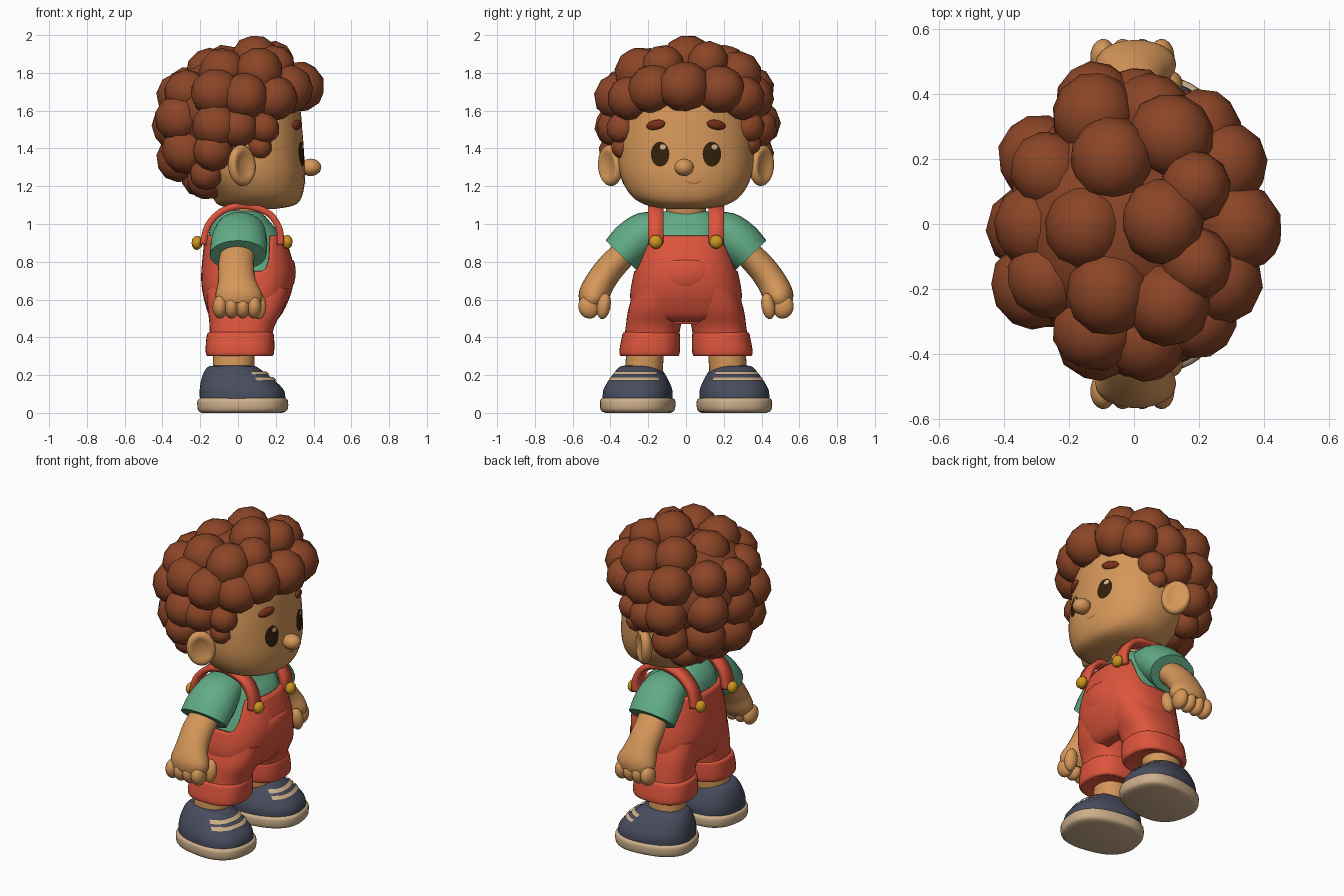
import bpy, bmesh, random
from math import sin, cos, pi, radians, copysign
from mathutils import Vector, Matrix, Euler

if "Cube" in bpy.data.objects:
    bpy.data.objects.remove(bpy.data.objects["Cube"])
random.seed(4)
SIDES = (("left", 1), ("right", -1))
made = []


def material(name, *rgb):
    m = bpy.data.materials.new(name)
    m.use_nodes = True
    m.diffuse_color = (*rgb, 1)
    m.node_tree.nodes["Principled BSDF"].inputs["Base Color"].default_value = (*rgb, 1)
    return m


skin = material("skin", .67, .31, .1)
hair_brown = material("hair brown", .26, .06, .02)
brow_brown = material("brow brown", .2, .03, .01)
red = material("overall red", .73, .09, .046)
green = material("shirt green", .12, .41, .24)
navy = material("shoe navy", .065, .072, .11)
cream = material("sole cream", .61, .43, .26)
gold = material("button gold", .6, .3, .013)
dark = material("eye dark", .032, .014, .003)
crease = material("mouth crease", .42, .17, .05)


def finish(name, bm, mat):
    bmesh.ops.recalc_face_normals(bm, faces=bm.faces)
    mesh = bpy.data.meshes.new(name)
    bm.to_mesh(mesh)
    bm.free()
    mesh.materials.append(mat)
    ob = bpy.data.objects.new(name, mesh)
    bpy.context.collection.objects.link(ob)
    made.append(ob)
    return ob


def skin_rings(name, rings, mat, closed=True, caps=True):
    """Bridge equal-length rings of points with quads."""
    bm = bmesh.new()
    rows = [[bm.verts.new(p) for p in ring] for ring in rings]
    n = len(rows[0])
    for a, b in zip(rows, rows[1:]):
        for i in range(n if closed else n - 1):
            j = (i + 1) % n
            bm.faces.new((a[i], a[j], b[j], b[i]))
    if caps:
        bm.faces.new(rows[0])
        bm.faces.new(rows[-1])
    return finish(name, bm, mat)


def dense(keys, steps=4):
    """Catmull-Rom resampling of key tuples."""
    pts = [Vector(k) for k in keys]
    pts = [pts[0]] + pts + [pts[-1]]
    out = []
    for a, b, c, d in zip(pts, pts[1:], pts[2:], pts[3:]):
        for k in range(steps):
            t = k / steps
            out.append(b + (c - a) * t / 2 + (a * 2 - b * 5 + c * 4 - d) * t * t / 2
                       + (b * 3 - a - c * 3 + d) * t ** 3 / 2)
    return out + [pts[-1]]


def section(ring, angle, p):
    z, cx, cy, rx, ry = ring
    c, s = cos(angle), sin(angle)
    return Vector((cx + rx * copysign(abs(c) ** (2 / p), c),
                   cy + ry * copysign(abs(s) ** (2 / p), s), z))


def loft(name, keys, mat, p=2.2, n=40, place=Matrix()):
    return skin_rings(name, [[place @ section(r, 2 * pi * i / n, p) for i in range(n)]
                             for r in dense(keys)], mat)


def ring_at(keys, z):
    rows = dense(keys)
    for a, b in zip(rows, rows[1:]):
        if a[0] <= z <= b[0]:
            return a.lerp(b, (z - a[0]) / max(b[0] - a[0], 1e-6))
    return rows[-1]


def tube(name, keys, mat, n=24):
    """Tube along (x, y, z, side radius, fore-aft radius) keys."""
    pts = dense(keys)
    rings = []
    for i, k in enumerate(pts):
        t = pts[min(i + 1, len(pts) - 1)] - pts[max(i - 1, 0)]
        side = Vector((0, t[2], -t[1])).normalized()
        rings.append([Vector(k[:3]) + side * k[3] * cos(a) + Vector((k[4] * sin(a), 0, 0))
                      for a in (2 * pi * j / n for j in range(n))])
    return skin_rings(name, rings, mat)


def add_ball(bm, loc, size, rot=(0, 0, 0), detail=3, dent=2, top=9):
    new = bmesh.ops.create_icosphere(bm, subdivisions=detail, radius=1)["verts"]
    turn = Euler([radians(a) for a in rot]).to_matrix()
    for v in new:
        if v.co.x > dent:
            v.co.x = 2 * dent - v.co.x
        v.co = turn @ (v.co * Vector(size)) + Vector(loc)
        v.co.z = min(v.co.z, top)


def ball(name, loc, size, mat, **kw):
    bm = bmesh.new()
    add_ball(bm, loc, size, **kw)
    return finish(name, bm, mat)


# Head
HEAD = [(1.08, .1, 0, .1, .1), (1.1, .1, 0, .2, .21), (1.15, .1, 0, .24, .29),
        (1.25, .07, 0, .285, .345), (1.37, .05, 0, .3, .36), (1.5, .03, 0, .31, .355),
        (1.65, 0, 0, .32, .33), (1.78, 0, 0, .24, .25), (1.84, 0, 0, .1, .1)]
loft("head", HEAD, skin, n=56)
loft("neck", [(.98, .02, 0, .11, .11), (1.05, .03, 0, .1, .105), (1.14, .04, 0, .11, .11)], skin)
ball("nose", (.385, -.01, 1.3), (.056, .052, .046), skin)


def face_x(y, z):
    _, cx, _, rx, ry = ring_at(HEAD, z)
    return cx + rx * (1 - abs(y / ry) ** 2.2) ** (1 / 2.2)


def decal(name, y, z, ry, rz, mat, lift, bend=0):
    """Thin oval plate that follows the face."""
    rings = []
    for r in (.01, .35, .7, 1):
        ring = []
        for a in (2 * pi * i / 20 for i in range(20)):
            py = y + ry * r * cos(a)
            pz = z + rz * r * sin(a) + bend * (r * cos(a)) ** 2
            ring.append((face_x(py, pz) + lift, py, pz))
        rings.append(ring)
    skin_rings(name, rings, mat, caps=False)


decal("mouth", .04, 1.215, .045, .005, crease, .004, .015)
for side, s in SIDES:
    decal(side + "_eye", s * .137, 1.37, .049, .066, dark, .005)
    decal(side + "_eye_glint", s * .137 + .014, 1.408, .016, .014, cream, .008)
    ball(side + "_brow", (face_x(.16, 1.525), s * .16, 1.525), (.02, .055, .026), brow_brown,
         rot=(s * -10, 0, s * 24))
    ball(side + "_ear", (.02, s * .4, 1.31), (.05, .085, .11), skin,
         rot=(s * -8, 0, s * 50), dent=.6)

# Curly hair: clumps around a core
bm = bmesh.new()
add_ball(bm, (-.06, 0, 1.58), (.33, .38, .31))
MIDDLE = [(.33, 1.73, .135), (.08, 1.865, .13), (-.14, 1.81, .13), (-.31, 1.68, .13),
          (-.335, 1.52, .13), (-.3, 1.34, .13), (-.2, 1.25, .115)]
PAIRED = [(.28, .18, 1.72, .13), (.2, .3, 1.67, .12), (.2, .12, 1.85, .11), (.11, .26, 1.8, .13),
          (.05, .35, 1.67, .125), (.13, .33, 1.52, .085), (.12, .33, 1.42, .065),
          (0, .37, 1.52, .11), (-.08, .2, 1.81, .13), (-.12, .33, 1.7, .13),
          (-.13, .36, 1.53, .125), (-.14, .34, 1.38, .11), (-.27, .17, 1.71, .12),
          (-.3, .2, 1.55, .13), (-.27, .2, 1.38, .125), (-.16, .14, 1.25, .11),
          (-.16, .26, 1.27, .09)]
clumps = [(x, 0, z, r) for x, z, r in MIDDLE]
clumps += [(x, s * y, z, r) for x, y, z, r in PAIRED for _, s in SIDES]
for x, y, z, r in clumps:
    shift = Vector([random.uniform(-.012, .012) for _ in range(3)])
    add_ball(bm, Vector((x, y, z)) + shift, (r, r * 1.06, r), detail=2,
             rot=[random.uniform(0, 90) for _ in range(3)])
finish("curly_hair", bm, hair_brown)

# Shirt and overalls body
BODY = [(.47, .03, 0, .12, .16), (.5, .035, 0, .18, .26), (.6, .045, 0, .225, .295),
        (.7, .05, 0, .245, .285), (.8, .05, 0, .24, .26), (.94, .035, 0, .21, .22),
        (1.0, .02, 0, .18, .21), (1.05, .015, 0, .14, .17), (1.075, .015, 0, .1, .11)]
loft("shirt_body", [(z, cx, cy, rx - .02, ry - .02) for z, cx, cy, rx, ry in BODY[2:]],
     green, p=2.5)


def bib_top(angle):
    t = min(max((abs(sin(angle)) - .78) / .2, 0), 1)
    return .94 - .19 * t * t * (3 - 2 * t)


COLS = [2 * pi * i / 56 for i in range(56)]
overalls = skin_rings("overalls_body", [
    [section(ring_at(BODY, .47 + (bib_top(a) - .47) * k / 16), a, 2.5) for a in COLS]
    for k in range(17)], red, caps=False)
thick = overalls.modifiers.new("cloth", "SOLIDIFY")
thick.thickness = .02
ball("pocket", (.25, 0, .745), (.056, .14, .11), red, top=.81)

STRAP = [(.225, .89), (.22, .97), (.17, 1.05), (.08, 1.09), (0, 1.095), (-.09, 1.065),
         (-.16, .99), (-.185, .89)]
for side, s in SIDES:
    # Straps and buttons
    strap = skin_rings(side + "_strap", [[(x, s * (.16 + w), z) for w in (-.042, 0, .042)]
                                         for x, z in dense(STRAP)], red, closed=False, caps=False)
    strap.modifiers.new("cloth", "SOLIDIFY").thickness = .035
    strap.modifiers["cloth"].offset = 0
    ball(side + "_front_button", (.26, s * .16, .905), (.03, .038, .038), gold, detail=2)
    ball(side + "_back_button", (-.217, s * .16, .9), (.03, .038, .038), gold, detail=2)

    # Sleeve, arm and hand
    tube(side + "_sleeve", [(.01, s * .1, 1.0, .06, .11), (.01, s * .2, .96, .11, .135),
                            (.005, s * .28, .9, .12, .15), (0, s * .345, .835, .112, .15)], green)
    tube(side + "_arm", [(0, s * .3, .87, .07, .09), (-.01, s * .39, .78, .075, .095),
                         (-.005, s * .45, .7, .078, .1), (.005, s * .49, .62, .08, .125),
                         (.005, s * .505, .57, .06, .11)], skin)
    bm = bmesh.new()
    for k in range(4):
        add_ball(bm, (.06 * k - .095, s * .515, .56), (.04, .055, .062), rot=(s * -20, 0, 0))
    add_ball(bm, (.11, s * .435, .565), (.04, .036, .07), rot=(s * 10, 0, 0))
    finish(side + "_fingers", bm, skin)

    # Trouser leg with rolled cuff
    loft(side + "_trouser_leg", [(.33, .01, s * .19, .16, .145), (.45, .02, s * .175, .17, .145),
                                 (.55, .04, s * .155, .2, .15), (.66, .05, s * .13, .22, .14)],
         red, p=2.5)
    loft(side + "_cuff", [(.315, .01, s * .193, .13, .11), (.3, .01, s * .193, .165, .145),
                          (.32, .01, s * .193, .181, .16), (.4, .012, s * .186, .179, .154),
                          (.425, .013, s * .184, .17, .147), (.43, .015, s * .183, .14, .12)],
         red, p=2.6)
    loft(side + "_ankle", [(.2, -.025, s * .225, .11, .1), (.34, -.02, s * .215, .11, .1)], skin)

    # Shoe, turned slightly outward
    place = Matrix.Translation((.02, s * .255, 0)) @ Matrix.Rotation(s * radians(10), 4, "Z")
    UPPER = [(.06, .005, 0, .225, .18), (.12, 0, 0, .222, .178), (.18, -.025, 0, .188, .15),
             (.225, -.045, 0, .15, .12), (.245, -.05, 0, .125, .1), (.25, -.05, 0, .1, .08)]
    loft(side + "_shoe_upper", UPPER, navy, p=2.4, place=place)
    loft(side + "_shoe_sole", [(0, 0, 0, .21, .165), (.015, .005, 0, .235, .19),
                               (.065, .005, 0, .238, .193), (.08, .005, 0, .22, .175)],
         cream, p=2.5, place=place)
    for k, height in enumerate((.175, .205)):
        rows = []
        for i in range(13):
            a = (i - 6) / 6
            low, high = (section(ring_at(UPPER, height + d), a, 2.4) for d in (-.009, .009))
            rows.append([place @ (q + Vector((.006, 0, .006))) for q in (low, high)])
        skin_rings(f"{side}_lace_{k + 1}", rows, cream, closed=False, caps=False)

# Smooth shading with crisp creases
bpy.ops.object.select_all(action="DESELECT")
for ob in made:
    ob.select_set(True)
bpy.context.view_layer.objects.active = made[0]
bpy.ops.object.shade_smooth_by_angle(angle=radians(50))
